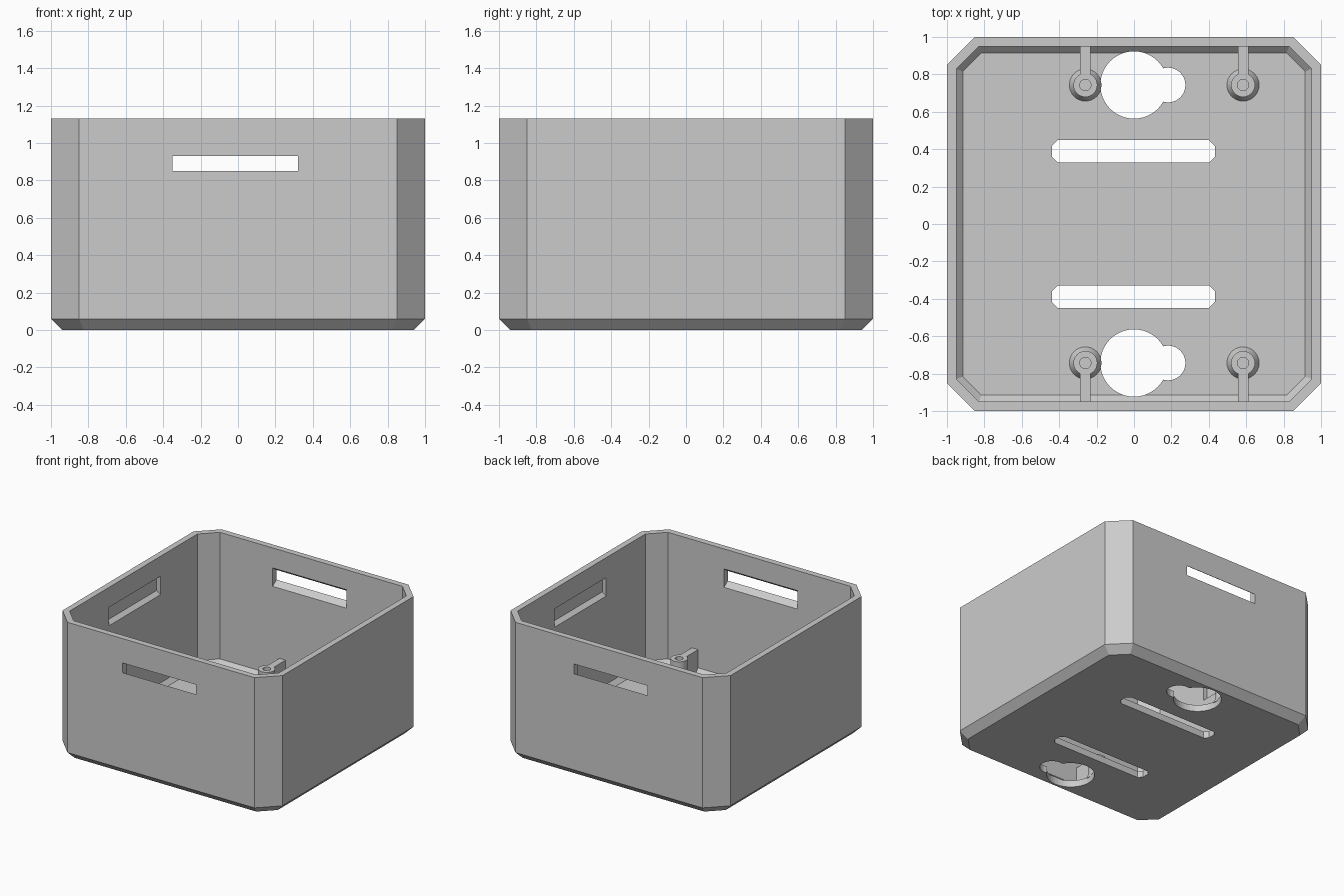
import bpy, bmesh, math

if "Cube" in bpy.data.objects:
    bpy.data.objects.remove(bpy.data.objects["Cube"])

TOP, FLOOR = 1.13, 0.055      # rim height and floor thickness

plastic = bpy.data.materials.new("grey plastic")
plastic.diffuse_color = (0.6, 0.6, 0.6, 1)
plastic.use_nodes = True
plastic.node_tree.nodes["Principled BSDF"].inputs["Base Color"].default_value = plastic.diffuse_color


def loft(name, rings, closed_ends=True):
    """Skin a stack of equal-length point rings and cap both ends."""
    bm = bmesh.new()
    loops = [[bm.verts.new(p) for p in r] for r in rings]
    n = len(loops[0])
    for a, b in zip(loops, loops[1:]):
        for i in range(n):
            j = (i + 1) % n
            bm.faces.new((a[i], a[j], b[j], b[i]))
    bm.faces.new(loops[0][::-1])
    bm.faces.new(loops[-1])
    bmesh.ops.recalc_face_normals(bm, faces=bm.faces)
    me = bpy.data.meshes.new(name)
    bm.to_mesh(me)
    bm.free()
    ob = bpy.data.objects.new(name, me)
    bpy.context.collection.objects.link(ob)
    me.materials.append(plastic)
    return ob


def octagon(inset, z):
    """Corner-cut square, offset inwards by an even distance."""
    h, a = 1 - inset, 0.85 - 0.414 * inset
    return [(x, y, z) for x, y in ((a, -h), (h, -a), (h, a), (a, h),
                                   (-a, h), (-h, a), (-h, -a), (-a, -h))]


def circle(x, y, r, z, n=40):
    return [(x + r * math.cos(2 * math.pi * i / n),
             y + r * math.sin(2 * math.pi * i / n), z) for i in range(n)]


def cut(target, cutter):
    cutter.hide_render = True
    mod = target.modifiers.new("cut", 'BOOLEAN')
    mod.operation, mod.solver, mod.object = 'DIFFERENCE', 'EXACT', cutter
    bpy.context.view_layer.objects.active = target
    bpy.ops.object.modifier_apply(modifier=mod.name)
    bpy.data.objects.remove(cutter)


# Open box with chamfered foot and chamfered inner floor edge
box = loft("box_shell", [octagon(0.06, 0), octagon(0, 0.06), octagon(0, TOP),
                         octagon(0.05, TOP), octagon(0.05, FLOOR + 0.035),
                         octagon(0.085, FLOOR)])

# Keyholes and long slots through the floor
for s in (-1, 1):
    y = s * 0.743
    cut(box, loft("keyhole_round", [circle(0, y, 0.18, z, 48) for z in (-0.1, 0.2)]))
    cut(box, loft("keyhole_neck", [circle(0.182, y, 0.093, z, 32) for z in (-0.1, 0.2)]))
    cx, cy, hx, hy, c = -0.003, s * 0.388, 0.435, 0.06, 0.03
    outline = [(hx - c, -hy), (hx, c - hy), (hx, hy - c), (hx - c, hy),
               (c - hx, hy), (-hx, hy - c), (-hx, c - hy), (c - hx, -hy)]
    cut(box, loft("floor_slot", [[(cx + x, cy + v, z) for x, v in outline]
                                 for z in (-0.1, 0.2)]))


def groove(turn, depths):
    """Tapered latch groove in one wall; depths are (distance, half height)."""
    rings = []
    for d, hz in depths:
        ring = []
        for u, z in ((-0.335, -hz), (0.335, -hz), (0.335, hz), (-0.335, hz)):
            # the wall direction is +y (0), -y (2), -x (1) or +x (3)
            x, y = ((u - 0.015, d), (-d, u + 0.015),
                    (u - 0.015, -d), (d, u + 0.015))[turn]
            ring.append((x, y, 0.89 + z))
        rings.append(ring)
    return loft("groove", rings)


# Latch grooves: open through front and back, blind in the side walls
for turn in (0, 2):
    cut(box, groove(turn, [(0.94, 0.083), (1.0, 0.04), (1.05, 0.04)]))
for turn in (1, 3):
    cut(box, groove(turn, [(0.94, 0.083), (0.985, 0.05)]))

# Screw posts with flared foot and blind hole, each tied to the wall by a rib
POST = ((0.086, FLOOR - 0.01), (0.086, FLOOR), (0.064, FLOOR + 0.04), (0.064, 0.24),
        (0.03, 0.24), (0.03, FLOOR + 0.02))
for x in (-0.26, 0.583):
    for s in (-1, 1):
        y = s * 0.743
        post = loft("screw_post", [circle(x, y, r, z, 32) for r, z in POST])
        bpy.ops.object.select_all(action='DESELECT')
        post.select_set(True)
        bpy.context.view_layer.objects.active = post
        bpy.ops.object.shade_smooth_by_angle(angle=math.radians(25))
        y0, y1 = s * 0.79, s * 0.955
        loft("post_rib", [[(x - 0.028, y0, z), (x + 0.028, y0, z),
                           (x + 0.028, y1, z), (x - 0.028, y1, z)]
                          for z in (FLOOR - 0.01, 0.24)])
